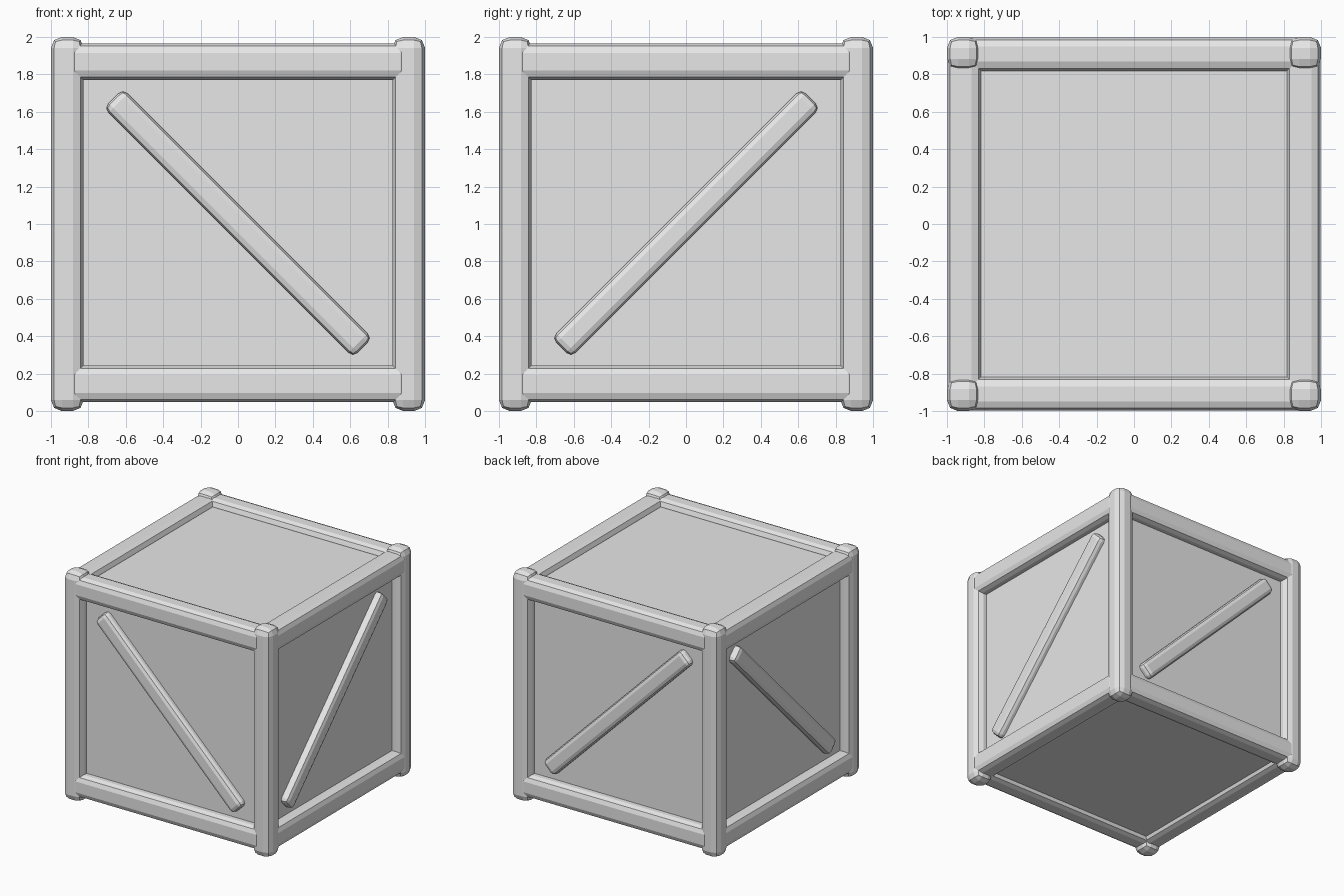
import bpy
import math

if "Cube" in bpy.data.objects:
    bpy.data.objects.remove(bpy.data.objects["Cube"])

grey = bpy.data.materials.new("plain_grey")
grey.diffuse_color = (0.8, 0.8, 0.8, 1)
grey.use_nodes = True
grey.node_tree.nodes["Principled BSDF"].inputs["Base Color"].default_value = grey.diffuse_color


def box(name, size, loc, rot=(0, 0, 0), bevel=0.0):
    """Box of full dimensions `size`, with optional two-step rounded edges."""
    bpy.ops.mesh.primitive_cube_add(size=1, location=loc, rotation=rot)
    ob = bpy.context.object
    ob.name = name
    for v in ob.data.vertices:
        v.co = [c * s for c, s in zip(v.co, size)]
    ob.data.materials.append(grey)
    if bevel:
        mod = ob.modifiers.new("rounded_edges", 'BEVEL')
        mod.width = bevel
        mod.segments = 2
        mod.limit_method = 'NONE'
    return ob


# Solid inner body whose faces form the six panels
box("crate_panels", (1.82, 1.82, 1.82), (0, 0, 1.0))

# Four rounded corner posts
for sx, side in ((-1, "left"), (1, "right")):
    for sy, end in ((-1, "front"), (1, "back")):
        box(f"{end}_{side}_post", (0.175, 0.175, 2.0),
            (sx * 0.9125, sy * 0.9125, 1.0), bevel=0.058)

# Horizontal rails along the top and bottom of each side
for z, level in ((0.145, "bottom"), (1.868, "top")):
    for s, (fb, lr) in ((-1, ("front", "left")), (1, ("back", "right"))):
        box(f"{level}_{fb}_rail", (1.84, 0.18, 0.195),
            (0, s * 0.908, z), bevel=0.05)
        box(f"{level}_{lr}_rail", (0.18, 1.84, 0.195),
            (s * 0.908, 0, z), bevel=0.05)

# Diagonal braces: front and back slope down to +x, the sides rise to +y
q = math.radians(45)
for s, (fb, lr) in ((-1, ("front", "left")), (1, ("back", "right"))):
    box(f"{fb}_brace", (1.885, 0.12, 0.145),
        (0, s * 0.91, 1.005), (0, q, 0), bevel=0.035)
    box(f"{lr}_brace", (0.12, 1.885, 0.145),
        (s * 0.91, 0, 1.005), (q, 0, 0), bevel=0.035)
